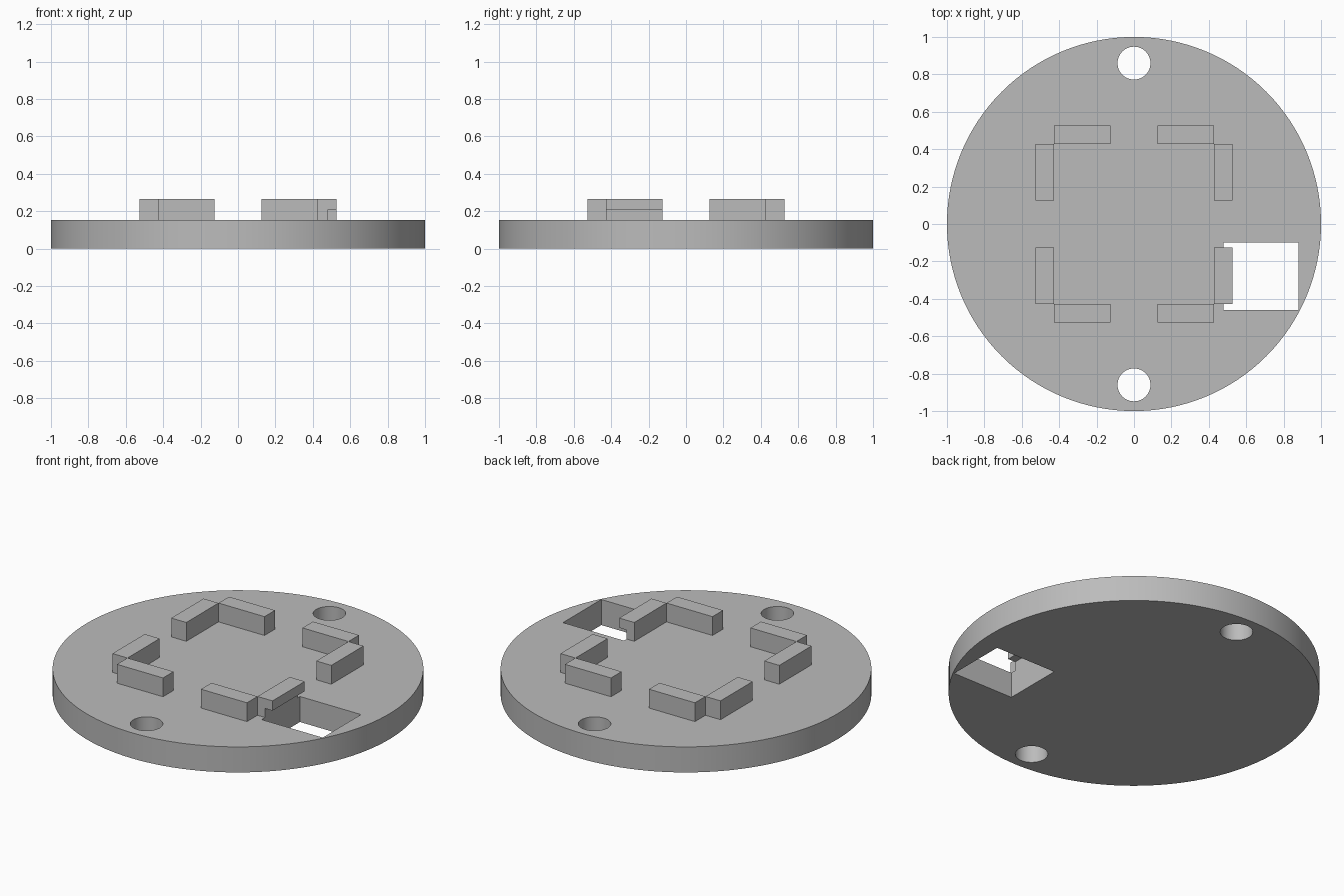
import bpy
import math

cube = bpy.data.objects.get("Cube")
if cube:
    bpy.data.objects.remove(cube, do_unlink=True)

PLATE_H = 0.152      # plate thickness
BLOCK_TOP = 0.264    # top of the locating blocks
NEAR, INNER, OUTER = 0.125, 0.428, 0.527

grey = bpy.data.materials.new("plain grey")
grey.use_nodes = True
grey.diffuse_color = (0.5, 0.5, 0.5, 1)
grey.node_tree.nodes["Principled BSDF"].inputs["Base Color"].default_value = (0.5, 0.5, 0.5, 1)


def finish(obj, name):
    obj.name = name
    obj.data.materials.append(grey)
    return obj


def box(name, lo, hi):
    """Box between two opposite corners."""
    mid = [(a + b) / 2 for a, b in zip(lo, hi)]
    bpy.ops.mesh.primitive_cube_add(size=1, location=mid)
    obj = bpy.context.object
    obj.scale = [b - a for a, b in zip(lo, hi)]
    bpy.ops.object.transform_apply(location=True, rotation=False, scale=True)
    return finish(obj, name)


def cylinder(name, radius, y, z0, z1, sides):
    bpy.ops.mesh.primitive_cylinder_add(vertices=sides, radius=radius, depth=z1 - z0,
                                        location=(0, y, (z0 + z1) / 2))
    return finish(bpy.context.object, name)


def cut(obj, cutter):
    """Subtract the cutter and keep the result as plain mesh."""
    bpy.context.view_layer.objects.active = obj
    mod = obj.modifiers.new("cut", 'BOOLEAN')
    mod.operation = 'DIFFERENCE'
    mod.solver = 'EXACT'
    mod.object = cutter
    bpy.ops.object.modifier_apply(modifier=mod.name)


# Round base plate
plate = cylinder("base_plate", 1.0, 0, 0, PLATE_H, 128)

# Four corner pairs of locating blocks, slightly sunk into the plate
blocks = {}
for sx, side in ((-1, "right"), (1, "left")):
    for sy, end in ((-1, "front"), (1, "back")):
        for kind, (x0, x1), (y0, y1) in (
                ("cross", (NEAR, INNER), (INNER, OUTER)),
                ("side", (INNER, OUTER), (NEAR, INNER))):
            xs = sorted((sx * x0, sx * x1))
            ys = sorted((sy * y0, sy * y1))
            name = f"{end}_{side}_{kind}_block"
            blocks[name] = box(name, (xs[0], ys[0], PLATE_H - 0.005),
                               (xs[1], ys[1], BLOCK_TOP))

# Two screw holes
cutters = [cylinder("screw_hole_cutter", 0.088, s * 0.86, -0.1, 0.4, 48) for s in (-1, 1)]

# Rectangular cable opening, which also notches the block above it
opening = box("opening_cutter", (0.478, -0.46, -0.1), (0.88, -0.1, 0.206))
cutters.append(opening)

for cutter in cutters:
    cut(plate, cutter)
cut(blocks["front_left_side_block"], opening)
for cutter in cutters:
    bpy.data.objects.remove(cutter, do_unlink=True)

# Smooth round walls, crisp edges
bpy.ops.object.select_all(action='DESELECT')
plate.select_set(True)
bpy.context.view_layer.objects.active = plate
bpy.ops.object.shade_smooth_by_angle(angle=math.radians(30))
